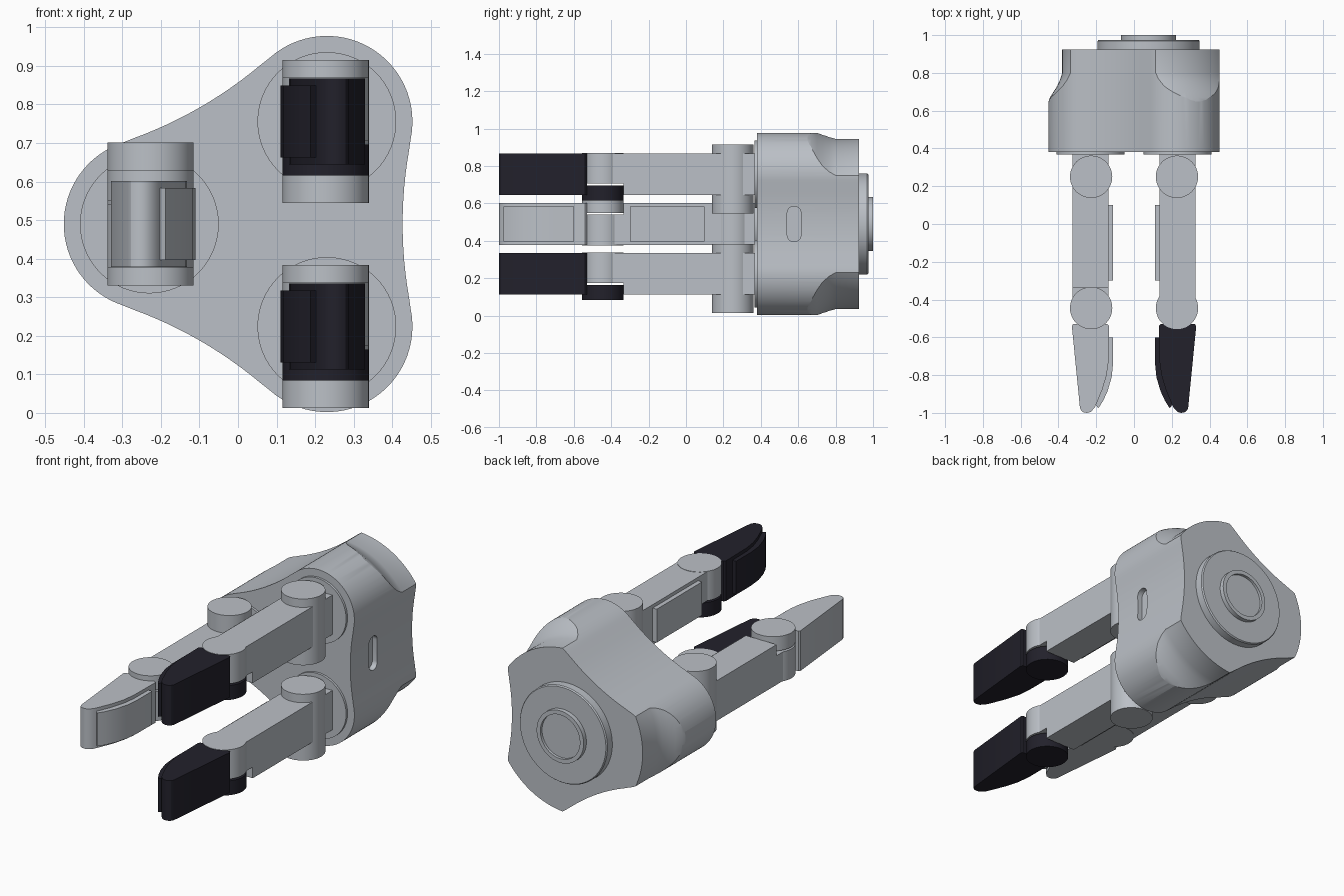
import bpy, bmesh, math
from mathutils import Matrix, Vector

if "Cube" in bpy.data.objects:
    bpy.data.objects.remove(bpy.data.objects["Cube"])


def material(name, color):
    m = bpy.data.materials.new(name)
    m.diffuse_color = (*color, 1)
    m.use_nodes = True
    m.node_tree.nodes["Principled BSDF"].inputs["Base Color"].default_value = m.diffuse_color
    return m


GREY = material("light_grey", (0.50, 0.53, 0.57))
DARK = material("dark_rubber", (0.016, 0.015, 0.024))

CX, CZ = 0.077, 0.49          # palm axis
LOBE_R, LOBE_D = 0.222, 0.307  # lobe radius and distance from the axis


def finish(ob):
    bpy.ops.object.select_all(action='DESELECT')
    ob.select_set(True)
    bpy.context.view_layer.objects.active = ob
    bpy.ops.object.shade_smooth_by_angle(angle=math.radians(30))
    return ob


def make(name, bm, mat):
    bmesh.ops.recalc_face_normals(bm, faces=bm.faces)
    me = bpy.data.meshes.new(name)
    bm.to_mesh(me)
    bm.free()
    me.materials.append(mat)
    ob = bpy.data.objects.new(name, me)
    bpy.context.collection.objects.link(ob)
    return finish(ob)


def prism(name, pts, lo, hi, axis='Z', mat=GREY, xf=None):
    """Extrude a closed outline along an axis."""
    place = {'X': lambda a, b, h: (h, a, b),
             'Y': lambda a, b, h: (a, h, b),
             'Z': lambda a, b, h: (a, b, h)}[axis]
    bm = bmesh.new()
    rings = [[bm.verts.new(place(a, b, h)) for a, b in pts] for h in (lo, hi)]
    n = len(pts)
    for i in range(n):
        j = (i + 1) % n
        bm.faces.new((rings[0][i], rings[0][j], rings[1][j], rings[1][i]))
    bm.faces.new(rings[0])
    bm.faces.new(rings[1])
    if xf:
        bm.transform(xf)
    return make(name, bm, mat)


def circle(cx, cy, r, n=48):
    return [(cx + r * math.cos(math.tau * i / n), cy + r * math.sin(math.tau * i / n))
            for i in range(n)]


def rect(x0, x1, y0, y1):
    return [(x0, y0), (x1, y0), (x1, y1), (x0, y1)]


def lathe(name, profile, n=96):
    """Revolve (radius, y) points around the palm axis."""
    bm = bmesh.new()
    rings = [[bm.verts.new((CX + r * math.cos(math.tau * i / n), y,
                            CZ + r * math.sin(math.tau * i / n))) for i in range(n)]
             for r, y in profile]
    for a, b in zip(rings, rings[1:]):
        for i in range(n):
            j = (i + 1) % n
            bm.faces.new((a[i], a[j], b[j], b[i]))
    bm.faces.new(rings[0])
    bm.faces.new(rings[-1])
    return make(name, bm, GREY)


def boolean(ob, cutter, op):
    mod = ob.modifiers.new("cut", 'BOOLEAN')
    mod.operation, mod.object, mod.solver = op, cutter, 'EXACT'
    bpy.context.view_layer.objects.active = ob
    bpy.ops.object.modifier_apply(modifier=mod.name)
    bpy.data.objects.remove(cutter)
    finish(ob)


# Palm outline: three round lobes joined by shallow concave webs
WEB_D, WEB_R = 1.45, 1.10
outline = []
for k in range(3):
    mid = math.radians(60 + 120 * k)
    c = Vector((CX + LOBE_D * math.cos(mid), CZ + LOBE_D * math.sin(mid)))
    half = math.radians(60) + math.atan2(0.266, 1.297)
    half = math.radians(60) - math.atan2(-0.266, 1.297) - 2 * math.atan2(0.266, 1.297) \
        + 2 * math.atan2(0.266, 1.297)
    half = math.radians(60) + math.atan2(0.266, 1.297) if half < 0 else half
    tangent = math.radians(60) + math.atan2(0.266, 1.297)
    for i in range(33):
        a = mid - tangent + 2 * tangent * i / 32
        outline.append((c.x + LOBE_R * math.cos(a), c.y + LOBE_R * math.sin(a)))
    # web following this lobe
    wa = mid + math.radians(60)
    w = (CX + WEB_D * math.cos(wa), CZ + WEB_D * math.sin(wa))
    sweep = math.atan2(0.266, 1.297)
    for i in range(1, 14):
        a = wa + math.pi + sweep - 2 * sweep * i / 14
        outline.append((w[0] + WEB_R * math.cos(a), w[1] + WEB_R * math.sin(a)))

palm = prism("palm", outline, 0.38, 0.925, 'Y')

# Lobes are turned down to a smaller radius toward the back
turned = lathe("palm_turning", [(0.58, 0.30), (0.58, 0.60), (0.532, 0.64), (0.522, 0.67),
                                (0.503, 0.70), (0.484, 0.73), (0.468, 0.765),
                                (0.457, 0.80), (0.457, 1.0)])
boolean(palm, turned, 'INTERSECT')

# Oblong recess in the side web
slot = []
for i in range(26):
    a = math.pi * (i if i < 13 else i - 1) / 12
    slot.append((0.578 + 0.037 * math.cos(a),
                 CZ + (0.058 if i < 13 else -0.058) + 0.037 * math.sin(a)))
boolean(palm, prism("slot_cutter", slot, 0.40, 0.50, 'X'), 'DIFFERENCE')

# Rear mounting flange and ringed hub
lathe("rear_flange", [(0.27, 0.92), (0.27, 0.968), (0.265, 0.975)])
lathe("rear_hub", [(0.145, 0.97), (0.145, 1.0), (0.122, 1.0), (0.122, 0.985)])

# Finger outlines, local to a lobe centre, gripping side toward -x
TIP = [(0.092, -0.53), (0.099, -0.54), (0.056, -0.975), (0.048, -0.99), (0.035, -0.998),
       (0.018, -1.0), (0.0, -0.995), (-0.02, -0.975), (-0.032, -0.95), (-0.063, -0.875),
       (-0.085, -0.80), (-0.095, -0.73), (-0.098, -0.54), (-0.09, -0.53)]
TIP_PAD = [(-0.08, -0.60), (-0.12, -0.60), (-0.12, -0.73), (-0.112, -0.81), (-0.09, -0.885),
           (-0.067, -0.935), (-0.042, -0.975), (-0.02, -0.95), (-0.06, -0.83)]
BODY, PAD, JOINT_R = 0.112, 0.093, 0.112


def finger(tag, angle, flip, tip_mat):
    a = math.radians(angle)
    xf = Matrix.Translation((CX + LOBE_D * math.cos(a), 0, CZ + LOBE_D * math.sin(a)))
    if flip:
        xf = xf @ Matrix.Rotation(math.pi, 4, 'Y')

    def part(name, pts, lo, hi, axis='Z', mat=GREY):
        prism(f"{tag}_{name}", pts, lo, hi, axis, mat, xf)

    # base
    part("base_disc", circle(0, 0, 0.18, 64), 0.367, 0.385, 'Y')
    part("mount", rect(-0.095, 0.095, 0.25, 0.375), -0.11, 0.11)
    part("base_knuckle", circle(-0.003, 0.25, JOINT_R), -0.211, 0.159)
    # link
    part("link", rect(-0.095, 0.095, -0.335, 0.25), -BODY, BODY)
    part("link_neck", rect(-0.095, 0.095, -0.445, -0.33), -0.05, BODY)
    part("link_pad", rect(-0.12, -0.09, -0.30, 0.10), -PAD, PAD)
    part("link_knuckle", circle(-0.003, -0.445, JOINT_R), -0.05, BODY + 0.002)
    # tip
    part("tip_knuckle", circle(-0.003, -0.445, JOINT_R), -0.14, -0.06, mat=tip_mat)
    part("tip", TIP, -BODY, BODY, mat=tip_mat)
    part("tip_pad", TIP_PAD, -PAD, PAD, mat=tip_mat)


finger("upper_finger", 60, False, DARK)
finger("lower_finger", -60, False, DARK)
finger("thumb", 180, True, GREY)
